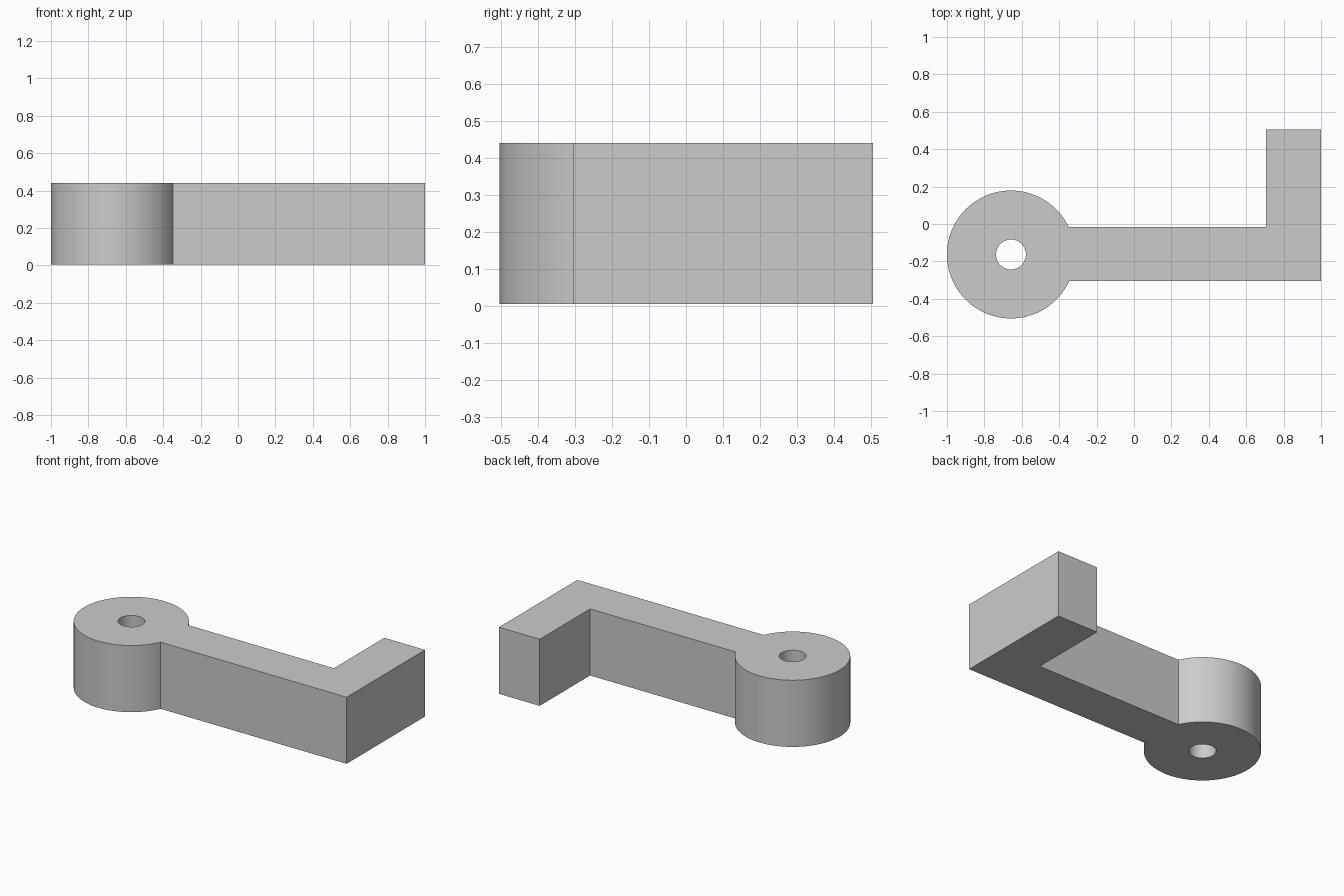
import bpy, bmesh
from math import asin, cos, sin, pi, radians
from mathutils import Vector

cube = bpy.data.objects.get("Cube")
if cube:
    bpy.data.objects.remove(cube)

BOTTOM, TOP = 0.004, 0.44
CENTRE, RADIUS, BORE = Vector((-0.658, -0.163, 0)), 0.342, 0.08
ARM_BACK, ARM_FRONT = -0.015, -0.305
HOOK_INNER, HOOK_END, RIGHT = 0.705, 0.506, 1.0


def arc(radius, start, end, steps):
    """Points along an arc about the hub centre at the bottom height."""
    points = []
    for i in range(steps + 1):
        a = start + (end - start) * i / steps
        points.append((CENTRE.x + radius * cos(a), CENTRE.y + radius * sin(a), BOTTOM))
    return points


def add_loop(bm, points):
    verts = [bm.verts.new(p) for p in points]
    return [bm.edges.new((v, verts[i - 1])) for i, v in enumerate(verts)]


# Outline: round hub running into the arm and its hooked end
start = asin((ARM_BACK - CENTRE.y) / RADIUS)
end = 2 * pi + asin((ARM_FRONT - CENTRE.y) / RADIUS)
outline = arc(RADIUS, start, end, 80)
outline += [(x, y, BOTTOM) for x, y in (
    (RIGHT, ARM_FRONT), (RIGHT, HOOK_END),
    (HOOK_INNER, HOOK_END), (HOOK_INNER, ARM_BACK))]

# Fill the outline around the bore, then extrude to full height
bm = bmesh.new()
edges = add_loop(bm, outline) + add_loop(bm, arc(BORE, 0, 2 * pi, 48)[:-1])
bmesh.ops.triangle_fill(bm, use_beauty=True, use_dissolve=False, edges=edges)
result = bmesh.ops.extrude_face_region(bm, geom=bm.faces[:], use_keep_orig=True)
top_verts = [g for g in result["geom"] if isinstance(g, bmesh.types.BMVert)]
bmesh.ops.translate(bm, verts=top_verts, vec=(0, 0, TOP - BOTTOM))
bmesh.ops.recalc_face_normals(bm, faces=bm.faces[:])

mesh = bpy.data.meshes.new("hooked_lever")
bm.to_mesh(mesh)
bm.free()
lever = bpy.data.objects.new("hooked_lever", mesh)
bpy.context.collection.objects.link(lever)

# Plain grey finish
grey = bpy.data.materials.new("plain_grey")
grey.use_nodes = True
colour = (0.6, 0.6, 0.6, 1)
grey.diffuse_color = colour
grey.node_tree.nodes["Principled BSDF"].inputs["Base Color"].default_value = colour
mesh.materials.append(grey)

# Smooth the round walls, keep the corners crisp
bpy.context.view_layer.objects.active = lever
lever.select_set(True)
bpy.ops.object.shade_smooth_by_angle(angle=radians(25))
